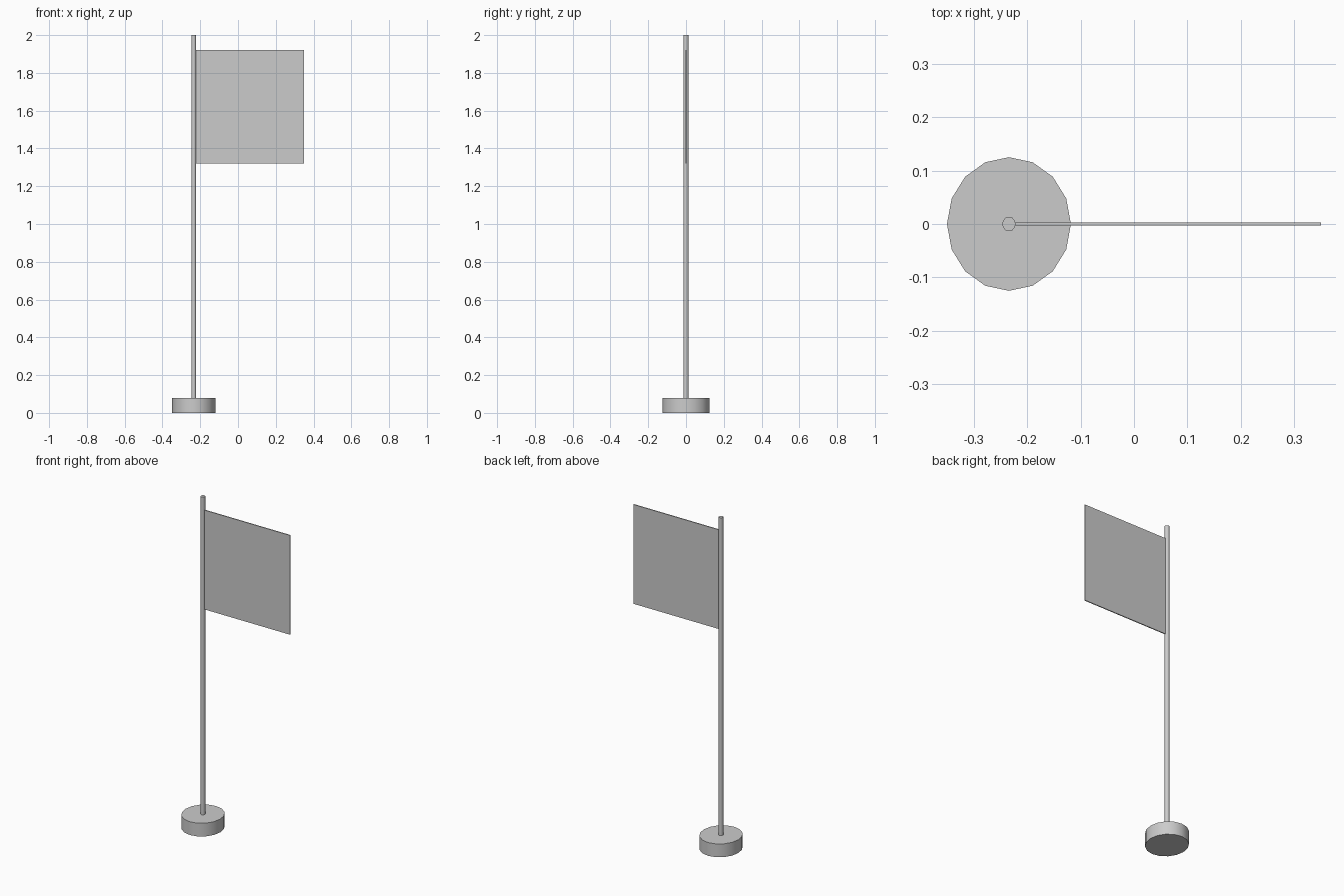
import bpy, math

if "Cube" in bpy.data.objects:
    bpy.data.objects.remove(bpy.data.objects["Cube"])

POLE_X = -0.234


def cylinder(name, sides, rx, ry, z0, z1):
    bpy.ops.mesh.primitive_cylinder_add(vertices=sides, radius=1, depth=z1 - z0,
                                        location=(POLE_X, 0, (z0 + z1) / 2))
    ob = bpy.context.object
    ob.name = name
    ob.scale = (rx, ry, 1)
    bpy.ops.object.transform_apply(location=False, rotation=False, scale=True)
    bpy.ops.object.shade_smooth_by_angle(angle=math.radians(40))
    return ob


# Weighted foot and pole, slightly oval in plan
cylinder("base", 16, 0.116, 0.125, 0.0, 0.08)
cylinder("pole", 12, 0.0125, 0.0135, 0.08, 2.0)

# Thin flat flag panel touching the pole
x0, x1, z0, z1 = -0.2225, 0.35, 1.32, 1.92
bpy.ops.mesh.primitive_cube_add(size=1, location=((x0 + x1) / 2, 0, (z0 + z1) / 2))
flag = bpy.context.object
flag.name = "flag"
flag.scale = (x1 - x0, 0.006, z1 - z0)
bpy.ops.object.transform_apply(location=False, rotation=False, scale=True)
